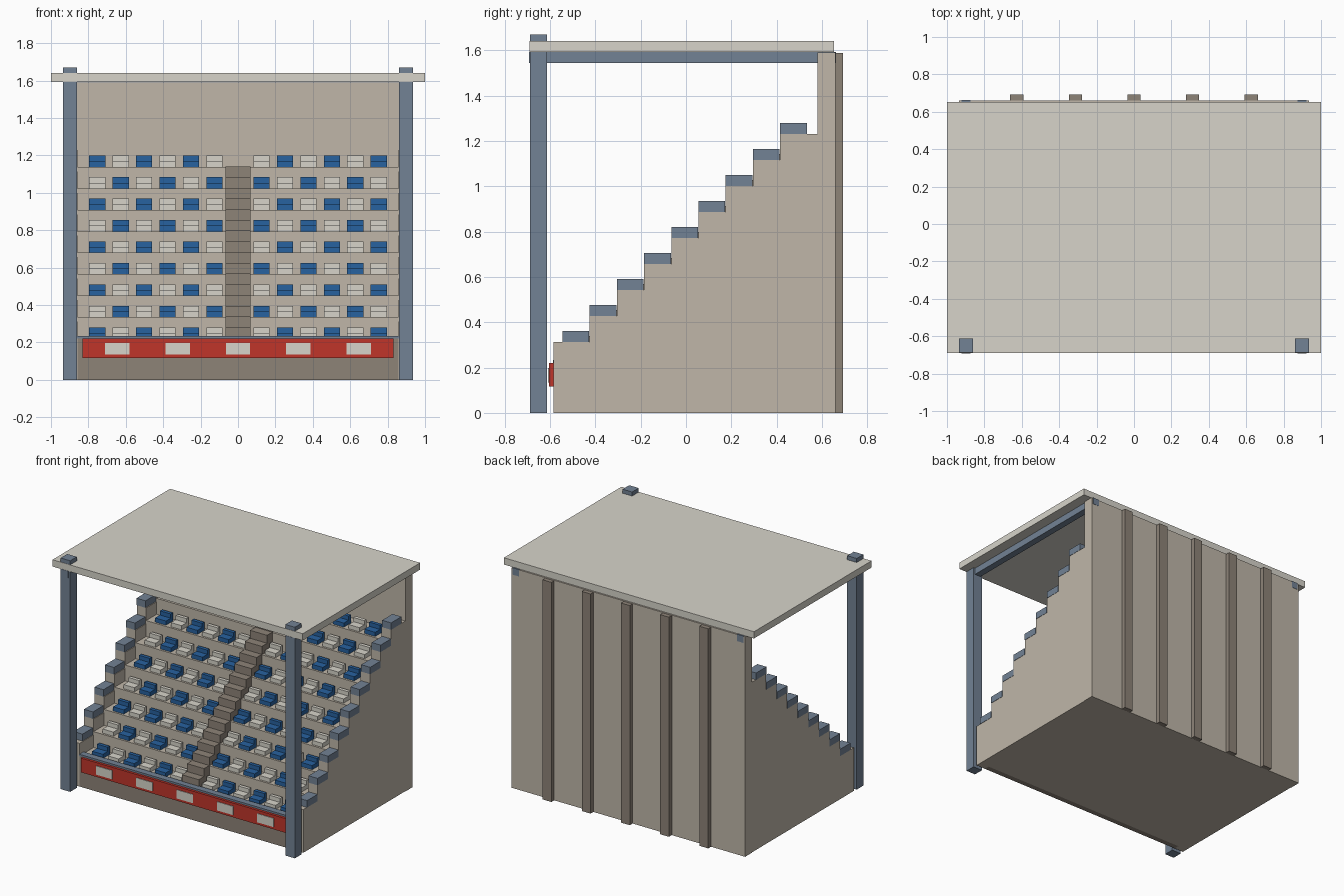
import bpy, bmesh

if "Cube" in bpy.data.objects:
    bpy.data.objects.remove(bpy.data.objects["Cube"])


def material(name, r, g, b):
    m = bpy.data.materials.new(name)
    m.diffuse_color = [(c / 255) ** 2.2 for c in (r, g, b)] + [1]
    m.use_nodes = True
    m.node_tree.nodes["Principled BSDF"].inputs["Base Color"].default_value = m.diffuse_color
    return m


CONCRETE = material("concrete", 190, 181, 167)
BROWN = material("dark_concrete", 140, 130, 119)
STEEL = material("steel", 114, 129, 147)
PALE = material("pale", 214, 211, 201)
BLUE = material("blue", 44, 98, 158)
RED = material("red", 190, 56, 46)


def finish(name, bm, mat):
    bmesh.ops.recalc_face_normals(bm, faces=bm.faces)
    me = bpy.data.meshes.new(name)
    bm.to_mesh(me)
    bm.free()
    me.materials.append(mat)
    return me


def place(name, me, loc=(0, 0, 0)):
    ob = bpy.data.objects.new(name, me)
    ob.location = loc
    bpy.context.collection.objects.link(ob)
    return ob


def boxes(name, items, mat):
    """Mesh of boxes, each given as (x0, x1, y0, y1, z0, z1)."""
    bm = bmesh.new()
    for x0, x1, y0, y1, z0, z1 in items:
        vs = bmesh.ops.create_cube(bm, size=1)["verts"]
        for v in vs:
            v.co = (x1 if v.co.x > 0 else x0, y1 if v.co.y > 0 else y0,
                    z1 if v.co.z > 0 else z0)
    return finish(name, bm, mat)


def box(name, mat, *b):
    return place(name, boxes(name, [b], mat))


def extrude_profile(name, pts, x0, x1, mat):
    """Solid from a (y, z) outline swept along x."""
    bm = bmesh.new()
    f = bm.faces.new([bm.verts.new((x0, y, z)) for y, z in pts])
    r = bmesh.ops.extrude_face_region(bm, geom=[f])
    for v in r["geom"]:
        if isinstance(v, bmesh.types.BMVert):
            v.co.x = x1
    return place(name, finish(name, bm, mat))


ROWS, RUN, RISE = 9, 0.12, 0.1147
Y0, Z0, BACK = -0.545, 0.221, 0.58


def stairs(n, y, z, run, rise, y_end):
    """Closed stepped outline standing on the ground."""
    pts = [(y, 0)]
    for i in range(n):
        pts += [(y + run * i, z + rise * i),
                (y + run * (i + 1) if i < n - 1 else y_end, z + rise * i)]
    return pts + [(y_end, 0)]


# Seating tiers, and the central aisle with half steps
extrude_profile("seating_tiers", stairs(ROWS, Y0, Z0, RUN, RISE, BACK), -0.86, 0.86, CONCRETE)
aisle = stairs(2 * ROWS - 1, Y0 - RUN / 2, Z0 + 0.003, RUN / 2, RISE / 2, BACK)
aisle[0] = (Y0, 0)
aisle[1] = (Y0, Z0 + 0.003)
extrude_profile("aisle_steps", aisle, -0.068, 0.068, BROWN)

# Stepped side walls with caps
for s in (-1, 1):
    prof = stairs(ROWS, Y0, Z0 + 0.091, RUN, RISE, BACK)
    prof[0], prof[1] = (-0.585, 0), (-0.585, Z0 + 0.091)
    extrude_profile("side_wall", prof, s * 0.857, s * 0.932, CONCRETE)
    xa, xb = sorted((s * 0.862, s * 0.934))
    for i in range(ROWS):
        y, z = Y0 + RUN * i, Z0 + 0.091 + RISE * i
        box("side_wall_cap", STEEL, xa, xb, y, y + RUN - 0.002, z, z + 0.05)

# Front parapet with rail, banner and blank panels
box("front_parapet", BROWN, -0.86, 0.86, -0.585, Y0, 0, 0.22)
box("parapet_rail", STEEL, -0.86, 0.86, -0.587, -0.54, 0.22, 0.234)
box("banner", RED, -0.832, 0.832, -0.605, -0.585, 0.117, 0.22)
for i in range(-2, 3):
    x = i * 0.3225
    box("banner_panel", PALE, x - 0.065, x + 0.065, -0.609, -0.604, 0.135, 0.198)

# Seats in alternating colours: pad plus backrest
seat_parts = [(-0.043, 0.043, 0.015, 0.085, 0, 0.03),
              (-0.043, 0.043, 0.07, 0.095, 0, 0.06)]
seat_meshes = [boxes("pale_seat", seat_parts, PALE), boxes("blue_seat", seat_parts, BLUE)]
for i in range(ROWS):
    for k in range(6):
        for s in (-1, 1):
            place("seat", seat_meshes[(i + k) % 2],
                  (s * (0.125 + 0.1255 * k), Y0 + RUN * i, Z0 + RISE * i))

# Back wall and its ribs
box("back_wall", CONCRETE, -0.935, 0.935, BACK, 0.66, 0, 1.59)
for i in range(-2, 3):
    x = i * 0.3135
    box("back_rib", BROWN, x - 0.035, x + 0.035, 0.655, 0.692, 0, 1.587)

# Roof, posts and side beams
box("roof", PALE, -1, 1, -0.69, 0.652, 1.592, 1.641)
for s in (-1, 1):
    xa, xb = sorted((s * 0.86, s * 0.936))
    box("front_post", STEEL, xa, xb, -0.688, -0.613, 0, 1.67)
    xa, xb = sorted((s * 0.873, s * 0.923))
    box("roof_beam", STEEL, xa, xb, -0.692, 0.662, 1.543, 1.593)
